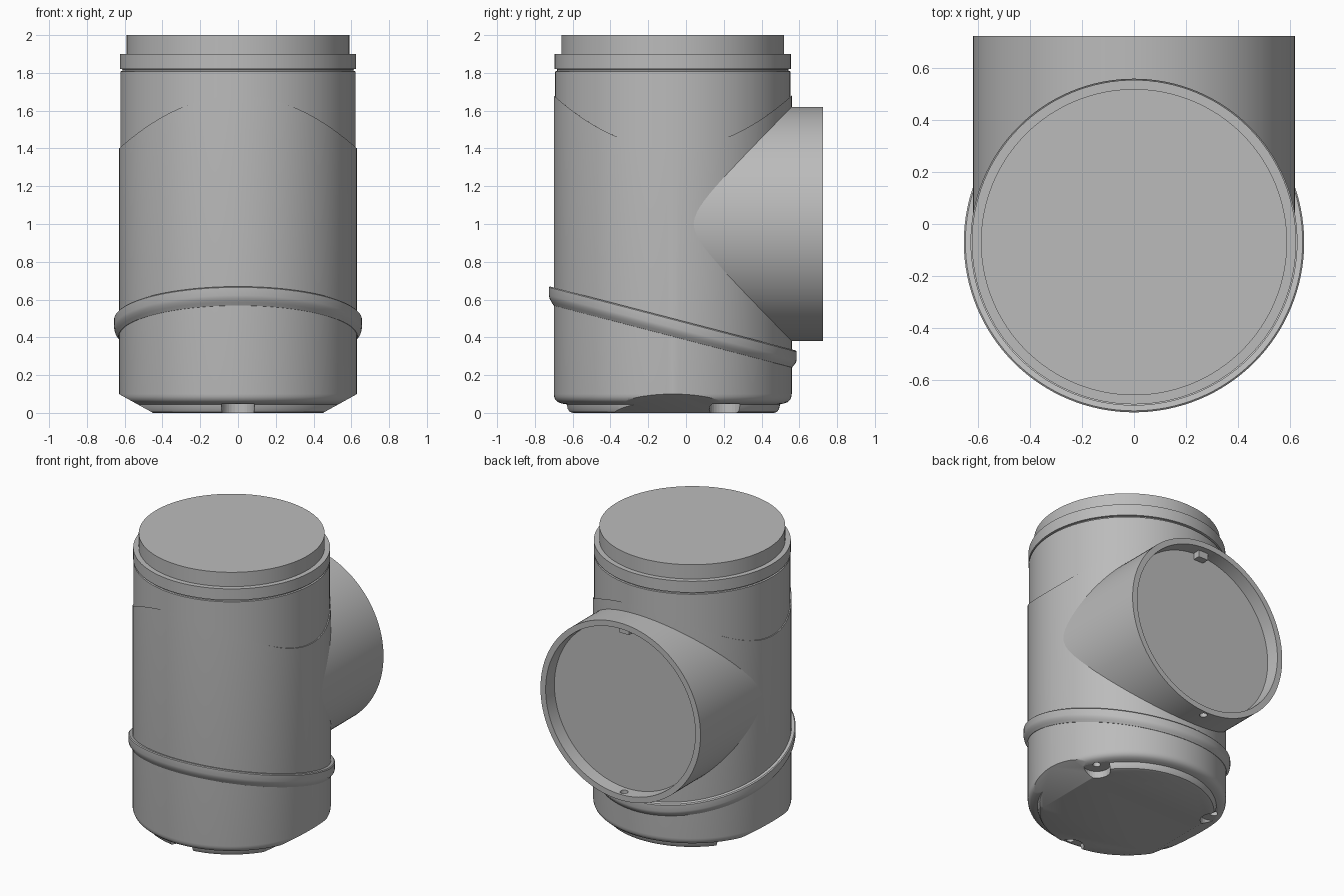
import bpy, bmesh, math
from mathutils import Vector, Matrix

cube = bpy.data.objects.get("Cube")
if cube:
    bpy.data.objects.remove(cube)

AXIS_Y = -0.07   # vertical axis of the body
R = 0.63         # body radius

grey = bpy.data.materials.new("plain grey")
grey.use_nodes = True
COLOUR = (0.5, 0.5, 0.5, 1)
grey.diffuse_color = COLOUR
grey.node_tree.nodes["Principled BSDF"].inputs["Base Color"].default_value = COLOUR


def finish(name, bm, loc=(0, 0, 0), rot=(0, 0, 0), smooth=True):
    bmesh.ops.recalc_face_normals(bm, faces=bm.faces)
    mesh = bpy.data.meshes.new(name)
    bm.to_mesh(mesh)
    bm.free()
    mesh.materials.append(grey)
    ob = bpy.data.objects.new(name, mesh)
    ob.location, ob.rotation_euler = loc, rot
    bpy.context.collection.objects.link(ob)
    if smooth:
        bpy.ops.object.select_all(action='DESELECT')
        ob.select_set(True)
        bpy.context.view_layer.objects.active = ob
        bpy.ops.object.shade_smooth_by_angle(angle=math.radians(30))
    return ob


def lathe(profile, warp=None, closed=False, segs=128):
    """Revolve (radius, height) points about z; warp returns a height offset."""
    bm = bmesh.new()
    rings = []
    for r, z in profile:
        ring = []
        for i in range(segs):
            a = math.tau * i / segs
            ring.append(bm.verts.new((r * math.cos(a), r * math.sin(a), z)))
        rings.append(ring)
    pairs = list(zip(rings, rings[1:]))
    if closed:
        pairs.append((rings[-1], rings[0]))
    else:
        bm.faces.new(rings[0])
        bm.faces.new(rings[-1])
    for low, high in pairs:
        for i in range(segs):
            j = (i + 1) % segs
            bm.faces.new((low[i], low[j], high[j], high[i]))
    if warp:
        for v in bm.verts:
            v.co.z += warp(v.co)
    return bm


def cut(target, cutter):
    cutter.hide_render = True
    cutter.hide_viewport = True
    mod = target.modifiers.new(cutter.name, 'BOOLEAN')
    mod.operation = 'DIFFERENCE'
    mod.solver = 'EXACT'
    mod.object = cutter


def drill(name, target, radius, bottom, top, x, y):
    cut(target, finish(name, lathe([(radius, bottom), (radius, top)], segs=32),
                       (x, y, 0), smooth=False))


# Main body: stepped rounded foot, saddle-shaped upper edge
def saddle(co):
    return 0.28 * (co.y / R) ** 2 if co.z > 1.35 else 0

foot = [(0.535, 0), (0.553, 0.006), (0.563, 0.022), (0.568, 0.045), (0.588, 0.05),
        (0.608, 0.057), (0.622, 0.07), (0.628, 0.085), (R, 0.1)]
bm = lathe(foot + [(R, 1.4), (0.6, 1.4), (0.55, 1.3)], saddle)

# Sloping flats on both sides of the foot
for side in (-1, 1):
    res = bmesh.ops.bisect_plane(bm, geom=bm.verts[:] + bm.edges[:] + bm.faces[:],
                                 plane_co=(side * 0.45, 0, 0),
                                 plane_no=(side * 0.1, 0, -0.18), clear_outer=True)
    rim = [e for e in bm.edges if e.is_boundary]
    bmesh.ops.holes_fill(bm, edges=rim, sides=0)
body = finish("main_body", bm, (0, AXIS_Y, 0))

# Three screw recesses in the foot
for i, deg in enumerate((30, 150, 270)):
    a = math.radians(deg)
    x, y = 0.56 * math.cos(a), AXIS_Y + 0.56 * math.sin(a)
    drill(f"foot_recess_cutter_{i}", body, 0.087, -0.1, 0.048, x, y)
    drill(f"foot_screw_cutter_{i}", body, 0.025, 0.03, 0.12, x, y)

# Upper sleeve, grooved collar and top plug in one turned part
finish("upper_sleeve", lathe([(0.623, 1.3), (0.623, 1.808), (0.612, 1.81), (0.612, 1.819),
                              (0.625, 1.821), (0.625, 1.9), (0.59, 1.9), (0.59, 2.0)]),
       (0, AXIS_Y, 0))

# Tilted band around the lower body
finish("tilted_band", lathe([(0.615, 0.5), (0.65, 0.5), (0.656, 0.494), (0.656, 0.452),
                             (0.652, 0.435), (0.642, 0.42), (0.632, 0.405), (0.615, 0.4)],
                            lambda co: -0.26 * co.y, closed=True), (0, AXIS_Y, 0))

# Side branch towards the back, with a shallow recessed end
branch = finish("back_branch", lathe([(0.62, 0), (0.62, 0.725), (0.58, 0.725),
                                      (0.575, 0.635)]),
                (0, 0, 1.0), (-math.pi / 2, 0, 0))
drill("rim_hole_cutter", branch, 0.025, 0.3, 0.5, 0, 0.685)

# Small locating tab under the top of the branch rim
bm = bmesh.new()
bmesh.ops.create_cube(bm, size=1, matrix=Matrix.Diagonal((0.075, 0.05, 0.06, 1)))
finish("rim_tab", bm, (0, 0.66, 1.56), smooth=False)
